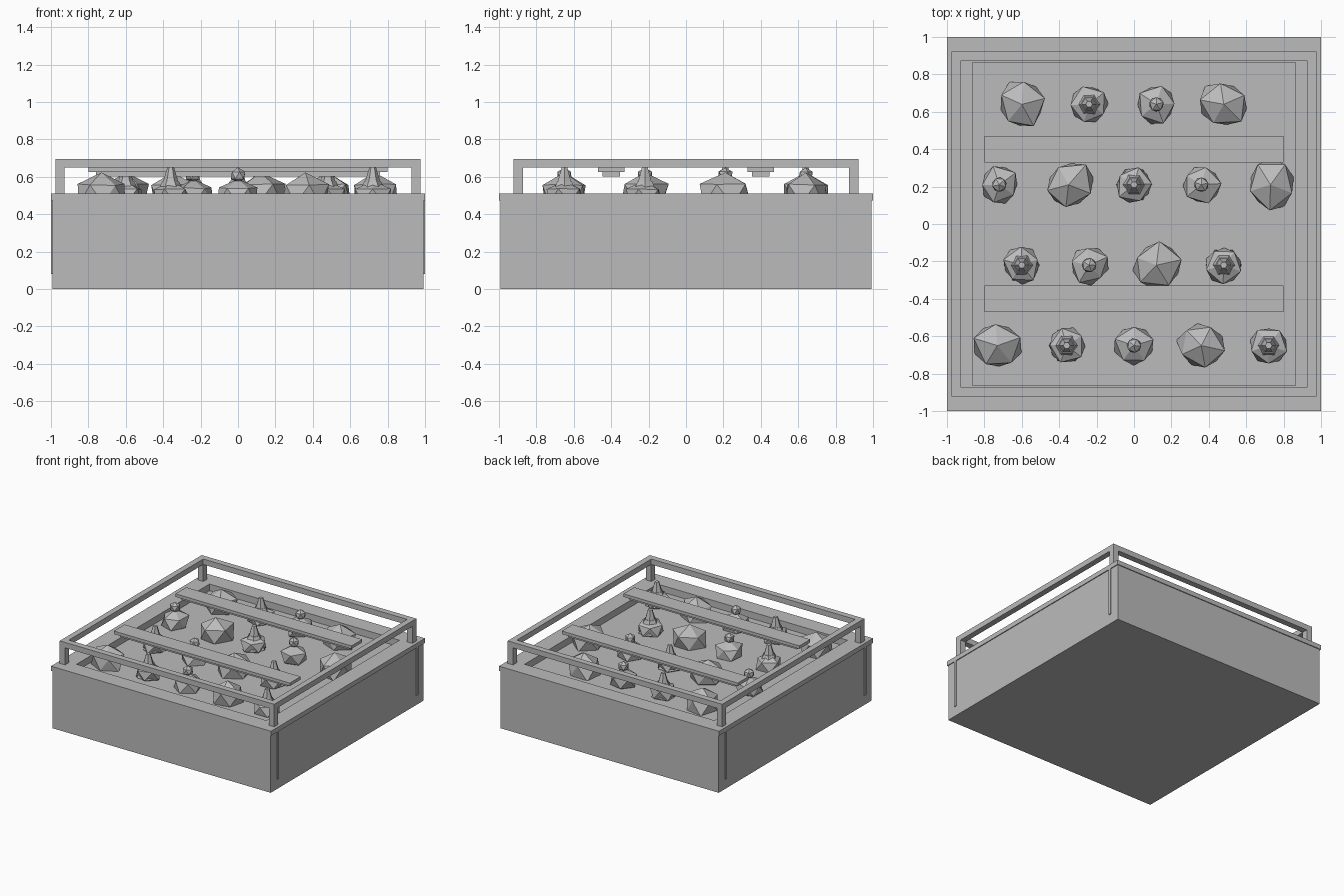
import bpy, bmesh, math, random
from mathutils import Matrix, Vector

if "Cube" in bpy.data.objects:
    bpy.data.objects.remove(bpy.data.objects["Cube"])

random.seed(4)
grey = bpy.data.materials.new("plain_grey")
grey.diffuse_color = (0.5, 0.5, 0.5, 1)
grey.use_nodes = True
grey.node_tree.nodes["Principled BSDF"].inputs["Base Color"].default_value = grey.diffuse_color


def finish(name, bm):
    bmesh.ops.recalc_face_normals(bm, faces=bm.faces)
    mesh = bpy.data.meshes.new(name)
    bm.to_mesh(mesh)
    bm.free()
    mesh.materials.append(grey)
    obj = bpy.data.objects.new(name, mesh)
    bpy.context.collection.objects.link(obj)
    return obj


def box(name, x0, x1, y0, y1, z0, z1):
    bm = bmesh.new()
    m = Matrix.Translation(((x0 + x1) / 2, (y0 + y1) / 2, (z0 + z1) / 2))
    bmesh.ops.create_cube(bm, size=1, matrix=m @ Matrix.Diagonal((x1 - x0, y1 - y0, z1 - z0, 1)))
    return finish(name, bm)


def frame(name, ox, oy, ix, iy, z0, z1):
    # rectangular ring: outer and inner loops at two heights
    bm = bmesh.new()
    corners = [(-1, -1), (1, -1), (1, 1), (-1, 1)]
    loops = [[bm.verts.new((sx * w, sy * d, z)) for sx, sy in corners]
             for w, d, z in ((ox, oy, z0), (ox, oy, z1), (ix, iy, z1), (ix, iy, z0))]
    for k in range(4):
        a, b = loops[k], loops[(k + 1) % 4]
        for i in range(4):
            j = (i + 1) % 4
            bm.faces.new((a[i], a[j], b[j], b[i]))
    return finish(name, bm)


def lump(name, x, y, z, r, rz, jitter, stretch=1.0):
    # jittered low-poly blob with a vertex at its top
    bm = bmesh.new()
    bmesh.ops.create_icosphere(bm, subdivisions=1, radius=1)
    spin = Matrix.Rotation(random.uniform(0, math.tau), 4, 'Z')
    for v in bm.verts:
        f = 1 + random.uniform(-jitter, jitter)
        pole = abs(v.co.z) > 0.9
        co = Vector((v.co.x * r * stretch * f, v.co.y * r * f, v.co.z * rz * (1 if pole else f)))
        v.co = spin @ co + Vector((x, y, z))
    return finish(name, bm)


def cone(name, x, y, z0, z1, r0, r1):
    bm = bmesh.new()
    m = Matrix.Translation((x, y, (z0 + z1) / 2)) @ Matrix.Rotation(math.pi / 6, 4, 'Z')
    bmesh.ops.create_cone(bm, cap_ends=True, segments=6, radius1=r0, radius2=r1,
                          depth=z1 - z0, matrix=m)
    return finish(name, bm)


# planter box with recessed bed
box("planter_body", -0.993, 0.993, -0.993, 0.993, 0, 0.455)
frame("planter_wall", 0.993, 0.993, 0.863, 0.863, 0.455, 0.475)
frame("planter_rim", 1, 1, 0.863, 0.863, 0.472, 0.51)

# thin strips on the left and right sides
for sx in (-1, 1):
    for sy in (-1, 1):
        xs = sorted((sx * 0.98, sx))
        box("side_strip", *xs, sy * 0.905 - 0.01, sy * 0.905 + 0.01, 0.08, 0.472)

# raised frame on four posts
frame("top_rail", 0.975, 0.922, 0.927, 0.872, 0.65, 0.695)
for sx in (-1, 1):
    for sy in (-1, 1):
        box("corner_post", *sorted((sx * 0.927, sx * 0.975)),
            *sorted((sy * 0.872, sy * 0.922)), 0.51, 0.65)

# two hanging lamp bars
for y in (-0.4, 0.4):
    box("lamp_bar", -0.8, 0.8, y - 0.07, y + 0.07, 0.625, 0.65)
    box("lamp_strip", -0.76, 0.76, y - 0.046, y + 0.046, 0.602, 0.625)

# plants in four rows: r = broad, c = spiked, b = ball-topped
rows = [
    (0.64, "rcbr", (-0.60, -0.24, 0.12, 0.48)),
    (0.21, "brcbr", (-0.72, -0.35, 0.0, 0.36, 0.73)),
    (-0.22, "cbrc", (-0.60, -0.24, 0.12, 0.48)),
    (-0.65, "rcbrc", (-0.73, -0.36, 0.0, 0.36, 0.72)),
]
for y, kinds, xs in rows:
    for kind, x in zip(kinds, xs):
        if kind == "r":
            lump("broad_plant", x, y, 0.505, 0.132, 0.118, 0.12, 1.08)
        elif kind == "c":
            lump("spiked_plant_base", x, y, 0.498, 0.107, 0.08, 0.08)
            cone("spiked_plant_leaves", x, y, 0.47, 0.575, 0.095, 0.045)
            cone("spiked_plant_tip", x, y, 0.56, 0.65, 0.045, 0.018)
        else:
            lump("ball_plant_base", x, y, 0.5, 0.112, 0.088, 0.1)
            lump("ball_plant_top", x, y, 0.608, 0.043, 0.042, 0.02)
